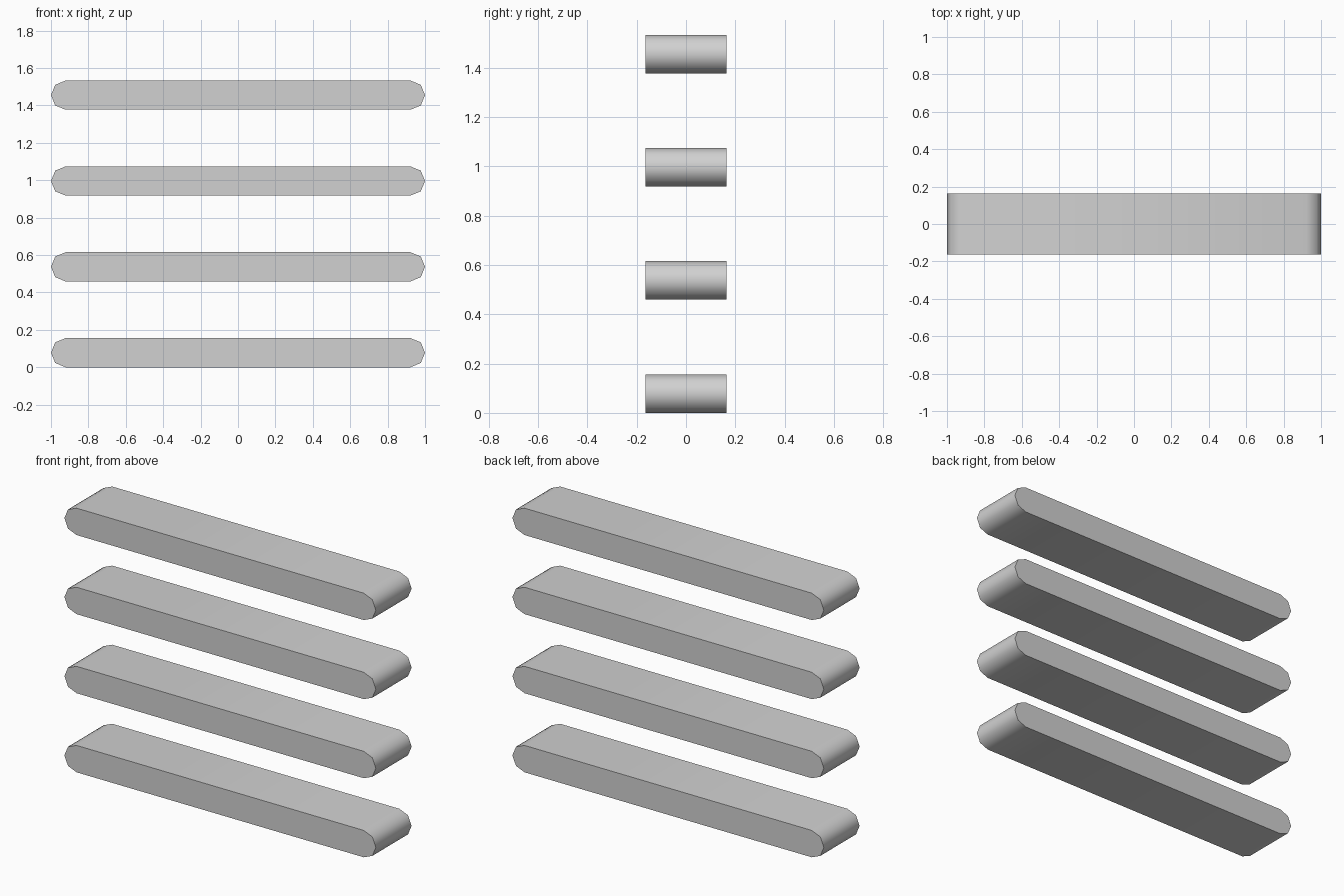
import bpy, bmesh, math

cube = bpy.data.objects.get("Cube")
if cube:
    bpy.data.objects.remove(cube, do_unlink=True)

RADIUS = 0.078       # half thickness of a bar
HALF_DEPTH = 0.164
SPACING = 0.459
END_SEGMENTS = 4     # facets around each rounded end

grey = bpy.data.materials.new("light grey")
grey.use_nodes = True
colour = (0.64, 0.64, 0.64, 1)
grey.diffuse_color = colour
grey.node_tree.nodes["Principled BSDF"].inputs["Base Color"].default_value = colour


def make_bar(name, z):
    """Horizontal bar with rounded ends, extruded along y."""
    bm = bmesh.new()
    outline = []
    for side in (1, -1):
        for i in range(END_SEGMENTS + 1):
            a = math.pi * (i / END_SEGMENTS - 0.5)
            x = side * (1 - RADIUS + RADIUS * math.cos(a))
            outline.append(bm.verts.new((x, -HALF_DEPTH, side * RADIUS * math.sin(a))))
    front = bm.faces.new(outline)
    back = bmesh.ops.extrude_face_region(bm, geom=[front], use_keep_orig=True)
    moved = [v for v in back["geom"] if isinstance(v, bmesh.types.BMVert)]
    bmesh.ops.translate(bm, verts=moved, vec=(0, 2 * HALF_DEPTH, 0))
    bmesh.ops.recalc_face_normals(bm, faces=bm.faces)
    mesh = bpy.data.meshes.new(name)
    bm.to_mesh(mesh)
    bm.free()
    mesh.materials.append(grey)
    bar = bpy.data.objects.new(name, mesh)
    bar.location.z = z
    bpy.context.collection.objects.link(bar)
    return bar


# Stack of four equal bars
bpy.ops.object.select_all(action="DESELECT")
for n in range(4):
    bar = make_bar(f"bar_{n + 1}", RADIUS + n * SPACING)
    bar.select_set(True)
    bpy.context.view_layer.objects.active = bar
bpy.ops.object.shade_smooth_by_angle(angle=math.radians(50))
